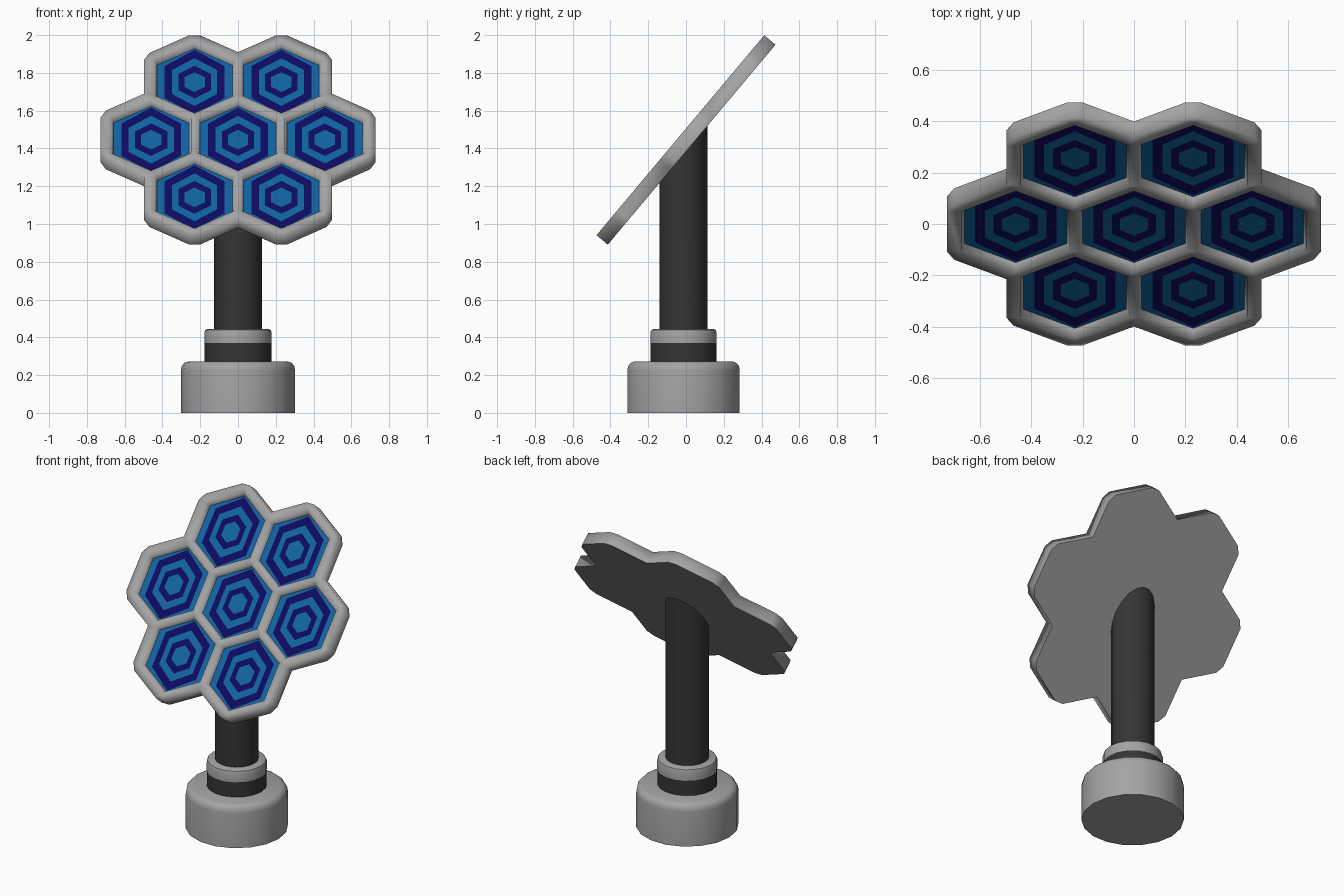
import bpy, bmesh, math
from mathutils import Matrix, Vector

if "Cube" in bpy.data.objects:
    bpy.data.objects.remove(bpy.data.objects["Cube"])

SEG = 18
TILT = math.radians(50)
CY = -0.013          # pole axis
PITCH = 0.46         # distance between cells
TOP, FLOOR, BACK = 0.039, 0.002, -0.039


def mat(name, rgb):
    m = bpy.data.materials.new(name)
    m.diffuse_color = (*rgb, 1)
    m.use_nodes = True
    m.node_tree.nodes["Principled BSDF"].inputs["Base Color"].default_value = m.diffuse_color
    return m


GREY = mat("light_grey", (0.37, 0.37, 0.37))
DARK = mat("dark_grey", (0.035, 0.035, 0.035))
BLUE = mat("panel_blue", (0.005, 0.125, 0.36))
NAVY = mat("panel_navy", (0.004, 0.003, 0.12))


def finish(bm, name, mats, angle=None):
    me = bpy.data.meshes.new(name)
    bm.to_mesh(me)
    bm.free()
    for m in mats:
        me.materials.append(m)
    if angle:
        me.shade_smooth()
        me.set_sharp_from_angle(angle=math.radians(angle))
    ob = bpy.data.objects.new(name, me)
    bpy.context.collection.objects.link(ob)
    return ob


def lathe(name, profile, m):
    """Closed turned part from (radius, z) points, capped at both ends."""
    bm = bmesh.new()
    rings = [[bm.verts.new((r * math.cos(2 * math.pi * i / SEG),
                            CY + r * math.sin(2 * math.pi * i / SEG), z))
              for i in range(SEG)] for r, z in profile]
    for a, b in zip(rings, rings[1:]):
        for i in range(SEG):
            j = (i + 1) % SEG
            bm.faces.new((a[i], a[j], b[j], b[i]))
    bm.faces.new(rings[0][::-1])
    bm.faces.new(rings[-1])
    return finish(bm, name, [m], 38)


# Stand
lathe("base", [(0.302, 0), (0.302, 0.225), (0.298, 0.248), (0.284, 0.265),
               (0.262, 0.273)], GREY)
lathe("neck", [(0.177, 0.26), (0.177, 0.372)], DARK)
lathe("collar", [(0.178, 0.37), (0.178, 0.425), (0.173, 0.439),
                 (0.160, 0.445)], GREY)
pole = lathe("pole", [(0.128, 0.43), (0.128, 1.3)], DARK)
for v in pole.data.vertices:            # slanted top meets the panel back
    if v.co.z > 1:
        v.co.z = 1.395 + v.co.y * math.tan(TILT)


# Panel, built flat and then tilted
def polar(r, deg):
    return Vector((r * math.cos(math.radians(deg)), r * math.sin(math.radians(deg))))


def hexagon(c, half, tip):
    """Hexagon with corners up and down; half = half width, tip = half height."""
    return [c + Vector(p) for p in ((half, -tip / 2), (half, tip / 2), (0, tip),
                                    (-half, tip / 2), (-half, -tip / 2), (0, -tip))]


centres = [Vector((0, 0))] + [polar(PITCH, 60 * k) for k in range(6)]

# Outline of the seven merged cells with cut corners
A = 0.267
R = A / math.cos(math.radians(30))
VALLEY = (PITCH / 2 + A) / math.cos(math.radians(30))
CUT = 0.032
outline = []
for k in range(6):
    c, phi = centres[k + 1], 60 * k
    corners = [polar(VALLEY, phi - 30), c + polar(R, phi - 30),
               c + polar(R, phi + 30), polar(VALLEY, phi + 30)]
    outline.append(corners[0])
    for i in (1, 2):
        p = corners[i]
        for q in (corners[i - 1], corners[i + 1]):
            outline.append(p + (q - p).normalized() * CUT)

bm = bmesh.new()


def loop(pts, z):
    return [bm.verts.new((p.x, p.y, z)) for p in pts]


def wall(a, b):
    for i in range(len(a)):
        j = (i + 1) % len(a)
        bm.faces.new((a[i], a[j], b[j], b[i]))


def loop_edges(vs):
    return [bm.edges.new((vs[i], vs[(i + 1) % len(vs)])) for i in range(len(vs))]


outer = loop(outline, TOP)
rim_edges = loop_edges(outer)
holes = []
for c in centres:
    h = loop(hexagon(c, 0.212, 0.212 * 1.1547), TOP)
    holes.append(h)
    rim_edges += loop_edges(h)
bmesh.ops.triangle_fill(bm, edges=rim_edges, use_beauty=True, normal=(0, 0, 1))
back = loop(outline, BACK)
wall(back, outer)
flat = [bm.faces.new(back[::-1])]
for c, h in zip(centres, holes):
    f = loop(hexagon(c, 0.2, 0.231), FLOOR - 0.002)
    wall(h, f)
    flat.append(bm.faces.new(f))
bmesh.ops.recalc_face_normals(bm, faces=bm.faces[:])
for f in bm.faces:
    f.smooth = f not in flat
for f in flat:                          # crisp back edge and cell floors
    for e in f.edges:
        e.smooth = False
frame = finish(bm, "panel_frame", [GREY])

# Cells: nested hexagon bands, alternating blue and navy
BANDS = [(0.2, 0.231), (0.158, 0.222), (0.12, 0.165), (0.086, 0.113), (0.054, 0.068)]
bm = bmesh.new()
for c in centres:
    rings = [loop(hexagon(c, *b), FLOOR) for b in BANDS]
    for n, (a, b) in enumerate(zip(rings, rings[1:])):
        for i in range(6):
            j = (i + 1) % 6
            bm.faces.new((a[i], a[j], b[j], b[i])).material_index = n % 2
    bm.faces.new(rings[-1]).material_index = 0
cells = finish(bm, "panel_cells", [BLUE, NAVY])

for ob in (frame, cells):
    ob.data.transform(Matrix.Translation((0, 0, 1.445)) @ Matrix.Rotation(TILT, 4, 'X'))
